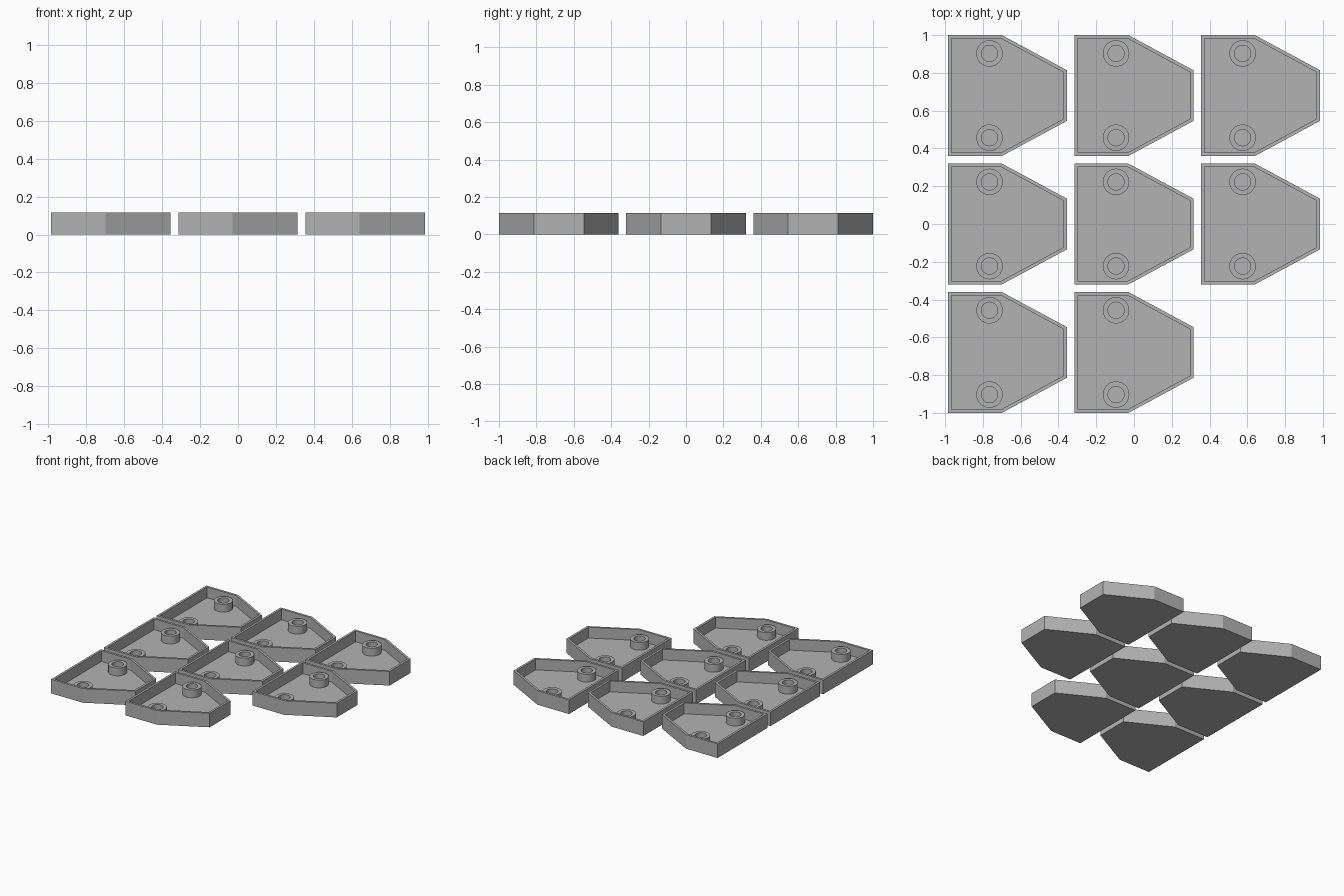
import bpy, bmesh, math
from mathutils import Matrix, Vector

if "Cube" in bpy.data.objects:
    bpy.data.objects.remove(bpy.data.objects["Cube"])

HEIGHT, FLOOR, WALL = 0.115, 0.027, 0.018
BOSS_TOP, BOSS_R, BOSS_HOLE = 0.09, 0.07, 0.043
PITCH_X, PITCH_Y = 0.67, 0.68

grey = bpy.data.materials.new("mid grey")
grey.diffuse_color = (0.45, 0.45, 0.45, 1)
grey.use_nodes = True
grey.node_tree.nodes["Principled BSDF"].inputs["Base Color"].default_value = grey.diffuse_color


def finish(bm, name):
    bmesh.ops.recalc_face_normals(bm, faces=bm.faces)
    mesh = bpy.data.meshes.new(name)
    bm.to_mesh(mesh)
    bm.free()
    mesh.materials.append(grey)
    return mesh


def tray_mesh():
    # Six-sided plate, inset on top and sunk to leave a thin rim
    half = [(-0.315, 0.32), (-0.03, 0.32), (0.315, 0.134)]
    outline = [(x, -y) for x, y in half] + half[::-1]
    bm = bmesh.new()
    base = bm.faces.new([bm.verts.new((x, y, 0)) for x, y in outline])
    ext = bmesh.ops.extrude_face_region(bm, geom=[base], use_keep_orig=True)
    top = [g for g in ext["geom"] if isinstance(g, bmesh.types.BMFace)][0]
    bmesh.ops.translate(bm, verts=top.verts[:], vec=(0, 0, HEIGHT))
    bmesh.ops.recalc_face_normals(bm, faces=bm.faces)
    bmesh.ops.inset_region(bm, faces=[top], thickness=WALL, use_even_offset=True)
    sunk = bmesh.ops.extrude_discrete_faces(bm, faces=[top])["faces"][0]
    bmesh.ops.translate(bm, verts=sunk.verts[:], vec=(0, 0, FLOOR - HEIGHT))
    bmesh.ops.remove_doubles(bm, verts=bm.verts, dist=1e-5)
    return finish(bm, "tray")


def boss_mesh():
    # Hollow round socket, lathed from its wall profile
    profile = [(BOSS_R, FLOOR), (BOSS_R, BOSS_TOP), (BOSS_HOLE, BOSS_TOP), (BOSS_HOLE, FLOOR)]
    bm = bmesh.new()
    vs = [bm.verts.new((r, 0, z)) for r, z in profile]
    es = [bm.edges.new(pair) for pair in zip(vs, vs[1:])]
    bmesh.ops.spin(bm, geom=vs + es, axis=(0, 0, 1), cent=(0, 0, 0),
                   angle=math.tau, steps=40, use_merge=True)
    bmesh.ops.remove_doubles(bm, verts=bm.verts, dist=1e-5)
    for f in bm.faces:
        f.smooth = True
    for e in bm.edges:
        e.smooth = not (len(e.link_faces) == 2 and e.calc_face_angle(0) > 0.6)
    return finish(bm, "socket")


def place(name, mesh, x, y):
    ob = bpy.data.objects.new(name, mesh)
    ob.location = (x, y, 0)
    bpy.context.collection.objects.link(ob)


# Three by three layout with the front right place empty
tray, boss = tray_mesh(), boss_mesh()
for col in (-1, 0, 1):
    for row in (-1, 0, 1):
        if (col, row) == (1, -1):
            continue
        x, y = col * PITCH_X, row * PITCH_Y
        place("tray", tray, x, y)
        for side in (-1, 1):
            place("socket", boss, x - 0.095, y + side * 0.223)
